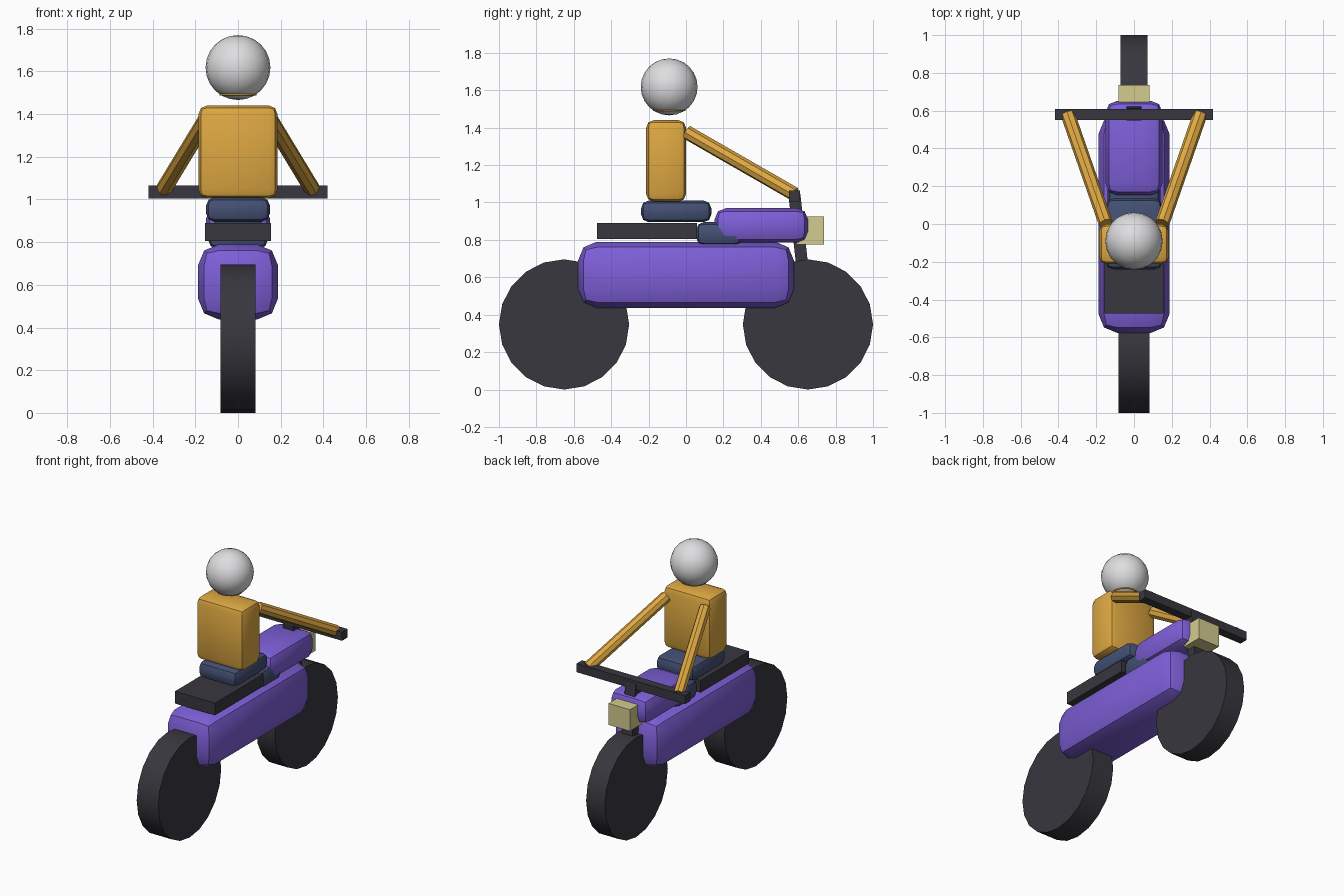
import bpy, math
from mathutils import Vector

if "Cube" in bpy.data.objects:
    bpy.data.objects.remove(bpy.data.objects["Cube"])


def material(name, rgb):
    m = bpy.data.materials.new(name)
    lin = [((c / 255 + 0.055) / 1.055) ** 2.4 for c in rgb]
    m.diffuse_color = (*lin, 1)
    m.use_nodes = True
    m.node_tree.nodes["Principled BSDF"].inputs["Base Color"].default_value = m.diffuse_color
    return m


PURPLE = material("purple paint", (126, 95, 216))
BLACK = material("dark rubber", (56, 55, 62))
GOLD = material("golden jacket", (222, 168, 66))
NAVY = material("navy trousers", (68, 80, 116))
WHITE = material("helmet white", (222, 222, 224))
LAMP = material("lamp yellow", (212, 204, 142))


def finish(name, mat, smooth=True):
    ob = bpy.context.object
    ob.name = name
    ob.data.materials.append(mat)
    bpy.ops.object.transform_apply(location=False, rotation=True, scale=True)
    if smooth:
        bpy.ops.object.shade_smooth_by_angle(angle=math.radians(30))
    return ob


def box(name, mat, x, y, z, bevel=0.0):
    """Box of half-width x spanning the y and z ranges, with rounded edges."""
    bpy.ops.mesh.primitive_cube_add(size=1, location=(0, sum(y) / 2, sum(z) / 2))
    bpy.context.object.scale = (2 * x, y[1] - y[0], z[1] - z[0])
    ob = finish(name, mat, False)
    if bevel:
        mod = ob.modifiers.new("rounding", 'BEVEL')
        mod.width, mod.segments = bevel, 2
        bpy.ops.object.modifier_apply(modifier=mod.name)
        bpy.ops.object.shade_smooth_by_angle(angle=math.radians(30))
    return ob


def rod(name, mat, a, b, radius, sides):
    a, b = Vector(a), Vector(b)
    bpy.ops.mesh.primitive_cylinder_add(vertices=sides, radius=radius,
                                        depth=(b - a).length, location=(a + b) / 2)
    bpy.context.object.rotation_euler = (b - a).to_track_quat('Z', 'Y').to_euler()
    return finish(name, mat)


# wheels
for name, y, w in (("rear_wheel", -0.652, 0.083), ("front_wheel", 0.652, 0.072)):
    rod(name, BLACK, (-w, y, 0.348), (w, y, 0.348), 0.348, 20)

# bike body
box("frame", PURPLE, 0.188, (-0.577, 0.577), (0.437, 0.79), 0.10)
box("fuel_tank", PURPLE, 0.15, (0.153, 0.652), (0.785, 0.97), 0.06)
box("seat", BLACK, 0.155, (-0.475, 0.06), (0.805, 0.89))
box("headlight", LAMP, 0.083, (0.59, 0.737), (0.775, 0.925))

# steering
box("handlebar", BLACK, 0.419, (0.55, 0.61), (1.005, 1.065))
fork = box("fork", BLACK, 0.04, (-0.032, 0.032), (-0.30, 0.30))
fork.location = (0, 0.612, 0.745)
fork.rotation_euler.x = math.atan2(0.075, 0.69)

# rider
box("legs", NAVY, 0.14, (0.055, 0.30), (0.77, 0.895), 0.04)
box("hips", NAVY, 0.15, (-0.24, 0.135), (0.895, 1.01), 0.04)
box("torso", GOLD, 0.185, (-0.213, 0.0), (1.005, 1.44), 0.04)
for side, s in (("left", -1), ("right", 1)):
    rod(side + "_arm", GOLD, (s * 0.15, 0.005, 1.375), (s * 0.35, 0.58, 1.045), 0.038, 8)

# helmet with chin ring
bpy.ops.mesh.primitive_uv_sphere_add(segments=20, ring_count=12, radius=0.152,
                                     location=(0, -0.09, 1.618))
finish("helmet", WHITE)
rod("neck_ring", GOLD, (0, -0.09, 1.488), (0, -0.09, 1.497), 0.086, 16)
